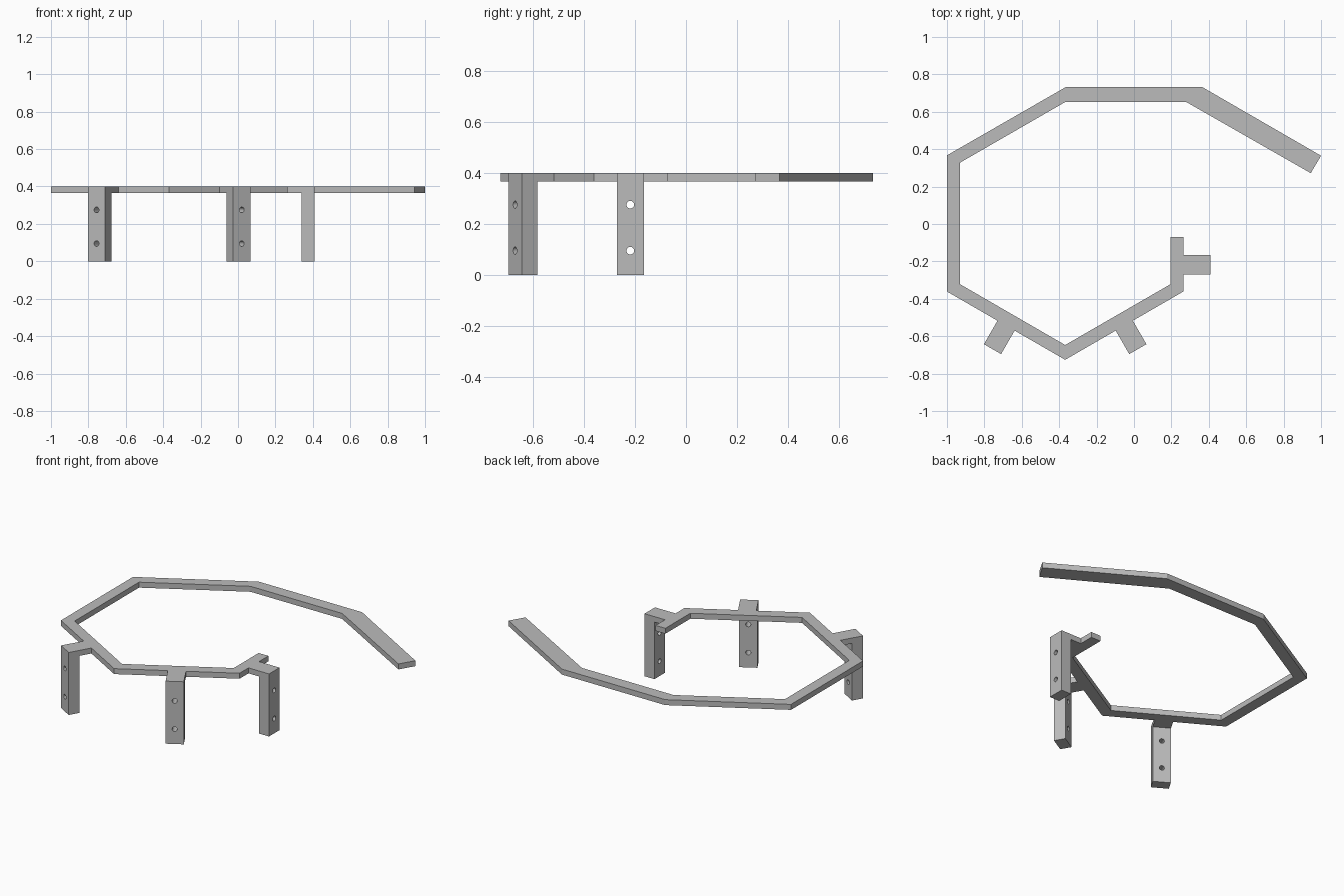
import bpy
import bmesh
from math import radians, pi
from mathutils import Matrix, Vector

if "Cube" in bpy.data.objects:
    bpy.data.objects.remove(bpy.data.objects["Cube"], do_unlink=True)

TOP, THICK = 0.4, 0.035
GREY = (0.5, 0.5, 0.5, 1)
grey = bpy.data.materials.new("plain grey")
grey.use_nodes = True
grey.diffuse_color = GREY
grey.node_tree.nodes["Principled BSDF"].inputs["Base Color"].default_value = GREY


def extruded(name, outline, offset):
    """Prism from a planar outline swept along offset."""
    bm = bmesh.new()
    face = bm.faces.new([bm.verts.new(p) for p in outline])
    swept = bmesh.ops.extrude_face_region(bm, geom=[face])["geom"]
    verts = [g for g in swept if isinstance(g, bmesh.types.BMVert)]
    bmesh.ops.translate(bm, verts=verts, vec=offset)
    bmesh.ops.recalc_face_normals(bm, faces=bm.faces)
    mesh = bpy.data.meshes.new(name)
    bm.to_mesh(mesh)
    bm.free()
    mesh.materials.append(grey)
    obj = bpy.data.objects.new(name, mesh)
    bpy.context.collection.objects.link(obj)
    return obj


# Open angular band with a wider free end
outer = [(1, .365), (.365, .732), (-.365, .732), (-1, .367), (-1, -.361),
         (-.368, -.726), (.264, -.361), (.264, -.07)]
inner = [(.195, -.07), (.195, -.322), (-.368, -.647), (-.93, -.322),
         (-.93, .328), (-.368, .652), (.28, .652), (.945, .272)]
extruded("band", [(x, y, TOP - THICK) for x, y in outer + inner], (0, 0, THICK))

# L-shaped mounting legs, each with two screw holes
WIDTH, REACH, LEG = 0.106, 0.145, 0.07
profile = [(0, TOP), (REACH, TOP), (REACH, 0), (REACH - LEG, 0),
           (REACH - LEG, TOP - THICK), (0, TOP - THICK)]


def mounting_leg(name, x, y, angle):
    leg = extruded(name, [(px, -WIDTH / 2, pz) for px, pz in profile], (0, WIDTH, 0))
    bm = bmesh.new()
    for z in (0.095, 0.275):
        place = Matrix.Translation(Vector((REACH - LEG / 2, 0, z))) @ Matrix.Rotation(pi / 2, 4, 'Y')
        bmesh.ops.create_cone(bm, cap_ends=True, segments=24, radius1=0.015,
                              radius2=0.015, depth=LEG * 1.5, matrix=place)
    mesh = bpy.data.meshes.new("hole_cutter")
    bm.to_mesh(mesh)
    bm.free()
    mesh.materials.append(grey)
    cutter = bpy.data.objects.new("hole_cutter", mesh)
    cutter.hide_render = True
    bpy.context.collection.objects.link(cutter)
    cut = leg.modifiers.new("screw_holes", 'BOOLEAN')
    cut.operation, cut.solver, cut.object = 'DIFFERENCE', 'EXACT', cutter
    bpy.context.view_layer.objects.active = leg
    bpy.ops.object.modifier_apply(modifier=cut.name)
    bpy.data.objects.remove(cutter, do_unlink=True)
    leg.location = (x, y, 0)
    leg.rotation_euler.z = radians(angle)


mounting_leg("left_leg", 0.264, -0.218, 0)
mounting_leg("front_leg", -0.052, -0.5435, -60)
mounting_leg("right_leg", -0.684, -0.5435, -120)
